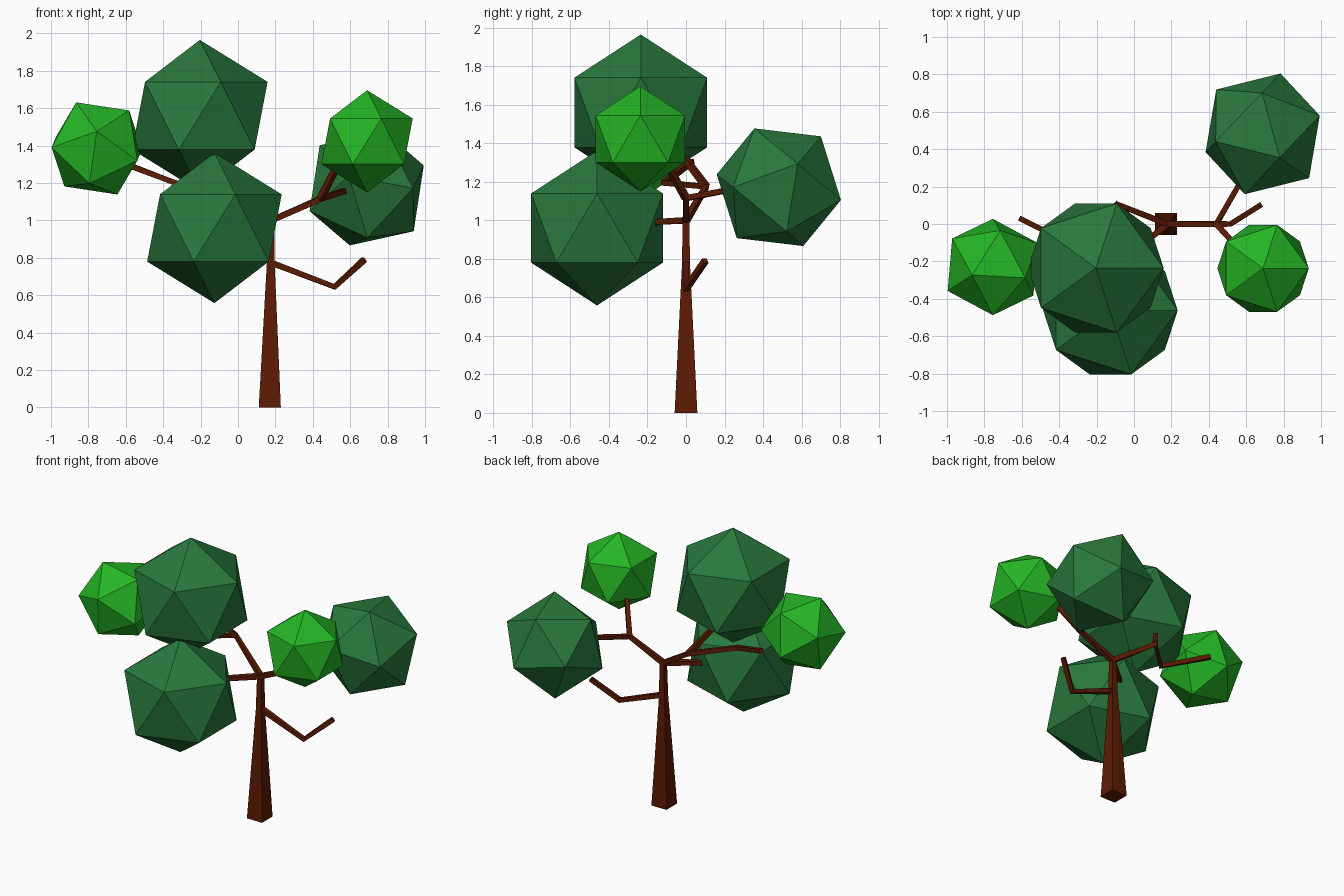
import bpy
import bmesh
from mathutils import Matrix, Vector

cube = bpy.data.objects.get("Cube")
if cube:
    bpy.data.objects.remove(cube)


def make_material(name, rgb):
    mat = bpy.data.materials.new(name)
    mat.use_nodes = True
    mat.diffuse_color = (*rgb, 1)
    mat.node_tree.nodes["Principled BSDF"].inputs["Base Color"].default_value = (*rgb, 1)
    return mat


BARK = make_material("bark_brown", (0.109, 0.011, 0.001))
DARK_LEAF = make_material("dark_leaf_green", (0.022, 0.19, 0.045))
LIGHT_LEAF = make_material("light_leaf_green", (0.018, 0.46, 0.018))


def finish(name, bm, mat):
    bmesh.ops.recalc_face_normals(bm, faces=bm.faces)
    mesh = bpy.data.meshes.new(name)
    bm.to_mesh(mesh)
    bm.free()
    mesh.materials.append(mat)
    obj = bpy.data.objects.new(name, mesh)
    bpy.context.collection.objects.link(obj)


def sweep(name, points, sizes, side_hint):
    """Square limb swept along a path, with mitred corners and closed ends."""
    bm = bmesh.new()
    pts = [Vector(p) for p in points]
    rings = []
    for i, (p, half) in enumerate(zip(pts, sizes)):
        before = (p - pts[i - 1]).normalized() if i else Vector()
        after = (pts[i + 1] - p).normalized() if i + 1 < len(pts) else Vector()
        along = (before + after).normalized()
        side = along.cross(Vector(side_hint)).normalized()
        up = side.cross(along)
        rings.append([bm.verts.new(p + half * (a * side + b * up))
                      for a, b in ((-1, -1), (1, -1), (1, 1), (-1, 1))])
    for low, high in zip(rings, rings[1:]):
        for k in range(4):
            n = (k + 1) % 4
            bm.faces.new((low[k], low[n], high[n], high[k]))
    bm.faces.new(rings[0])
    bm.faces.new(rings[-1])
    finish(name, bm, BARK)


def leaf_ball(name, centre, radius, mat, axis=(0, 0, 1), neighbour=(1, 0, 0.5)):
    """Icosahedron with one corner along axis and the next towards neighbour."""
    z = Vector(axis).normalized()
    x = Vector(neighbour)
    x = (x - z * z.dot(x)).normalized()
    turn = Matrix((x, z.cross(x), z)).transposed().to_4x4()
    bm = bmesh.new()
    bmesh.ops.create_icosphere(bm, subdivisions=1, radius=radius)
    # Turn the ball so that its own upper corner nearest the x axis meets neighbour
    corner = max((v.co for v in bm.verts if 0.1 * radius < v.co.z < 0.9 * radius),
                 key=lambda co: co.x).copy()
    corner.z = 0
    spin = corner.rotation_difference(Vector((1, 0, 0))).to_matrix().to_4x4()
    bm.transform(Matrix.Translation(centre) @ turn @ spin)
    finish(name, bm, mat)


# Trunk
FORK = (0.178, 0, 1.0)
sweep("trunk", [(0.17, 0, 0), (0.175, 0, 0.77), (0.178, 0, 1.015)],
      [0.059, 0.021, 0.017], (0, 1, 0))

# Branches
THIN = 0.0145
LEFT_FORK = (0.44, 0, 1.115)
RIGHT_FORK = (-0.09, 0.105, 1.175)
branches = {
    "low_branch": [(0.175, 0, 0.775), (0.516, 0, 0.645), (0.675, 0.1, 0.79)],
    "left_branch": [FORK, LEFT_FORK, (0.59, 0.26, 1.165)],
    "left_upper_twig": [LEFT_FORK, (0.54, -0.11, 1.31)],
    "front_branch": [FORK, (-0.05, -0.19, 0.99)],
    "right_branch": [FORK, RIGHT_FORK, (-0.32, -0.115, 1.195), (-0.61, 0.03, 1.305)],
    "right_upper_twig": [RIGHT_FORK, (-0.2, -0.02, 1.34)],
}
for name, path in branches.items():
    sweep(name, path, [THIN + 0.002] + [THIN] * (len(path) - 1), (0, 0, 1))

# Foliage
leaf_ball("top_foliage", (-0.204, -0.235, 1.56), 0.405, DARK_LEAF)
leaf_ball("front_foliage", (-0.126, -0.462, 0.96), 0.402, DARK_LEAF)
leaf_ball("left_foliage", (0.69, -0.237, 1.423), 0.273, LIGHT_LEAF)
leaf_ball("right_foliage", (-0.755, -0.23, 1.385), 0.273, LIGHT_LEAF,
          (0, -0.257, 0.091), (-0.107, -0.06, 0.246))
leaf_ball("back_foliage", (0.688, 0.482, 1.172), 0.343, DARK_LEAF,
          (0.09, -0.126, 0.303), (0.307, 0.1, 0.12))
